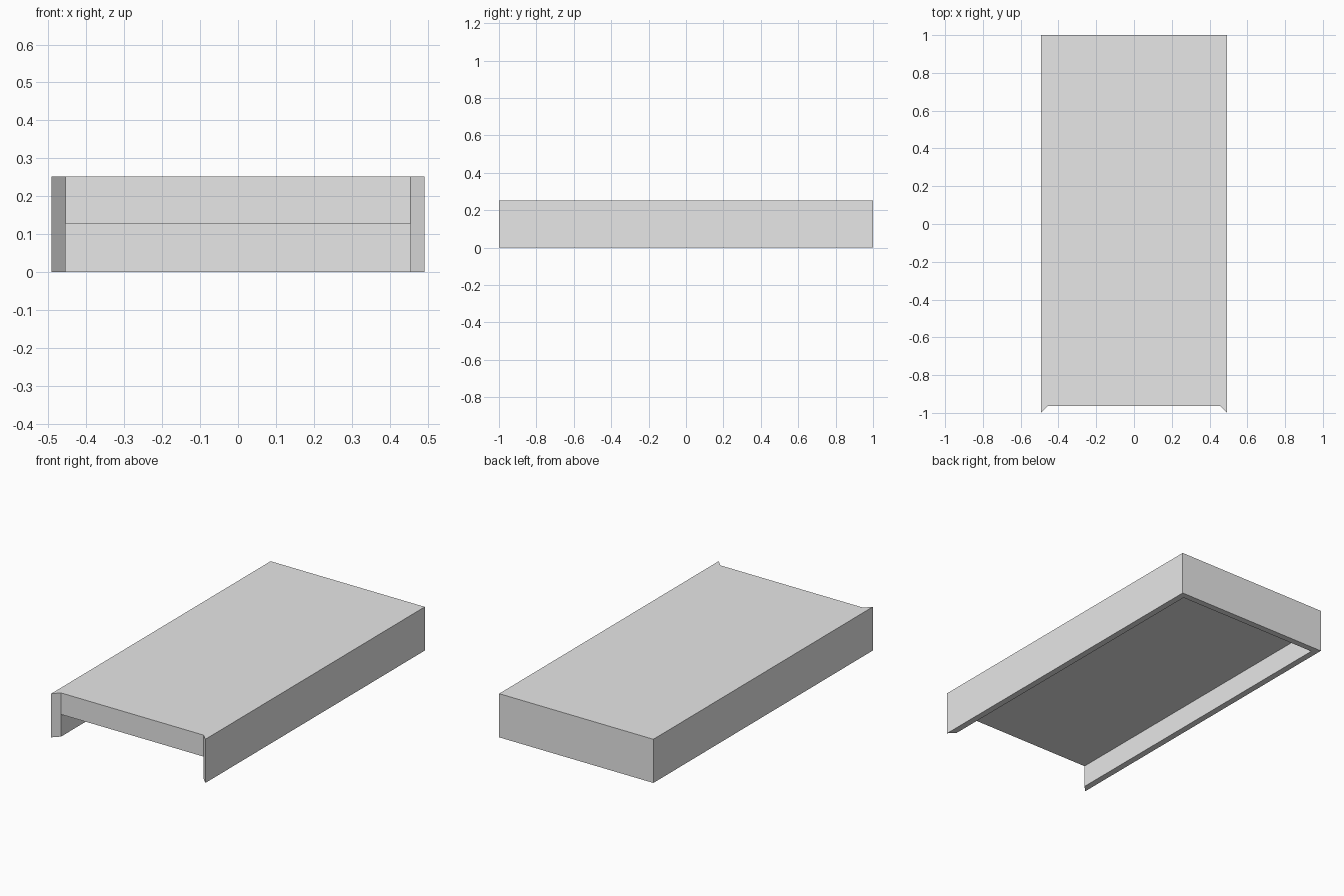
import bpy
import bmesh

cube = bpy.data.objects.get("Cube")
if cube:
    bpy.data.objects.remove(cube, do_unlink=True)

HALF_W, HALF_L, HEIGHT = 0.492, 1.0, 0.252
WALL = 0.037      # thickness of the skirt walls
UNDER = 0.128     # underside of the slab
IN_X, IN_Y = HALF_W - WALL, HALF_L - WALL

grey = bpy.data.materials.new("light grey")
grey.use_nodes = True
colour = (0.8, 0.8, 0.8, 1)
grey.diffuse_color = colour
grey.node_tree.nodes["Principled BSDF"].inputs["Base Color"].default_value = colour


def prism(name, outline, bottom, top):
    """Extrude a flat plan outline upward."""
    bm = bmesh.new()
    face = bm.faces.new([bm.verts.new((x, y, bottom)) for x, y in outline])
    grown = bmesh.ops.extrude_face_region(bm, geom=[face])["geom"]
    verts = [v for v in grown if isinstance(v, bmesh.types.BMVert)]
    bmesh.ops.translate(bm, verts=verts, vec=(0, 0, top - bottom))
    bmesh.ops.recalc_face_normals(bm, faces=bm.faces)
    mesh = bpy.data.meshes.new(name)
    bm.to_mesh(mesh)
    bm.free()
    mesh.materials.append(grey)
    obj = bpy.data.objects.new(name, mesh)
    bpy.context.collection.objects.link(obj)
    return obj


# Thick top slab, open at the front
prism("top_slab", [(-IN_X, -IN_Y), (IN_X, -IN_Y), (IN_X, IN_Y), (-IN_X, IN_Y)],
      UNDER, HEIGHT)

# Side walls, mitred at both ends
for name, s in (("left_wall", 1), ("right_wall", -1)):
    prism(name, [(s * HALF_W, -HALF_L), (s * HALF_W, HALF_L),
                 (s * IN_X, IN_Y), (s * IN_X, -IN_Y)], 0, HEIGHT)

# Back wall, mitred into the sides
prism("back_wall", [(-HALF_W, HALF_L), (HALF_W, HALF_L),
                    (IN_X, IN_Y), (-IN_X, IN_Y)], 0, HEIGHT)
